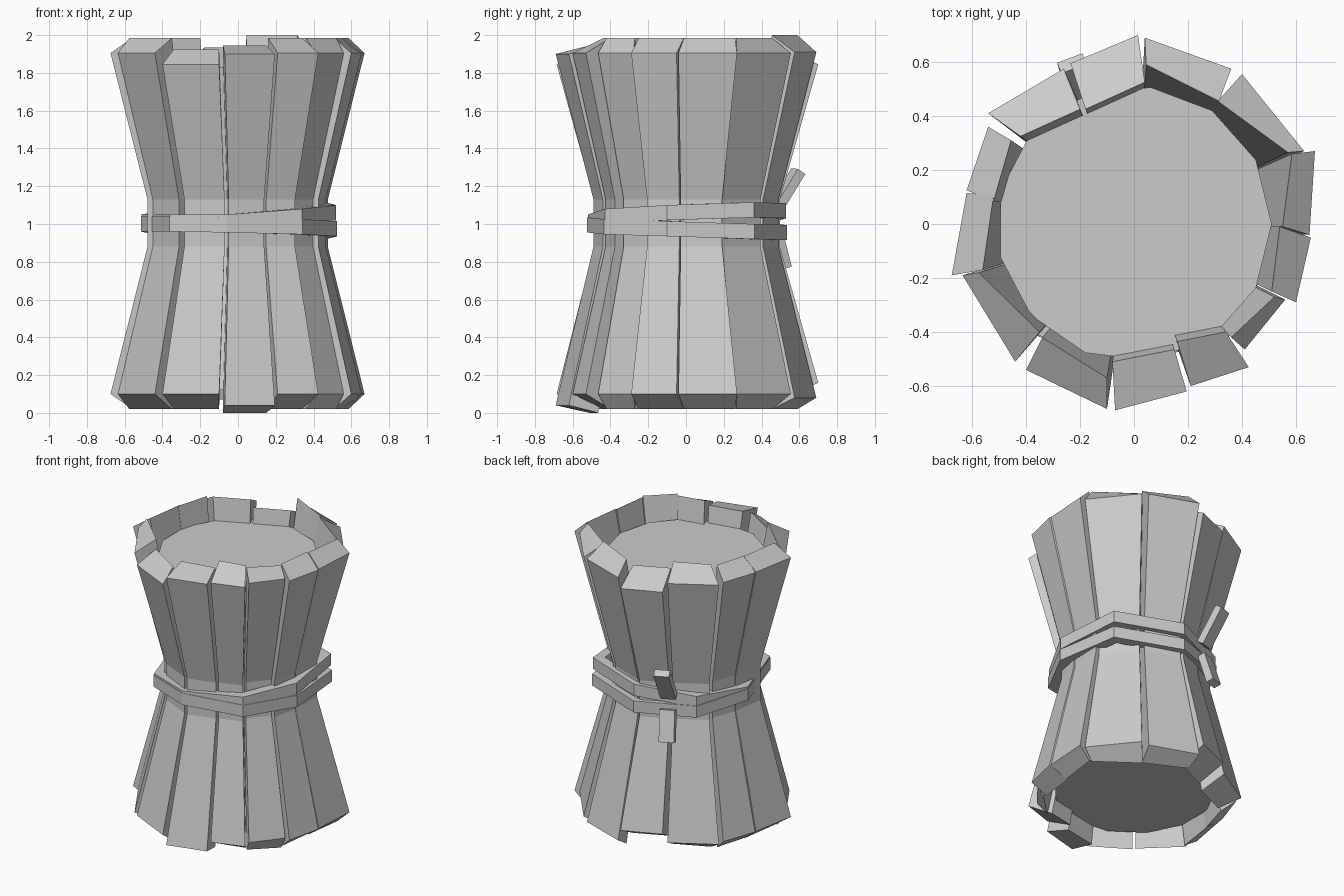
import bpy, bmesh, math
from mathutils import Vector

if "Cube" in bpy.data.objects:
    bpy.data.objects.remove(bpy.data.objects["Cube"])

grey = bpy.data.materials.new("plain_grey")
grey.diffuse_color = (0.6, 0.6, 0.6, 1)
grey.use_nodes = True
grey.node_tree.nodes["Principled BSDF"].inputs["Base Color"].default_value = grey.diffuse_color
WAIST = 0.71  # how far the planks narrow in the middle


def make(name, rings, closed=False):
    """Loft equal-sized rings; cap the ends, or join last to first."""
    bm = bmesh.new()
    rows = [[bm.verts.new(p) for p in r] for r in rings]
    n = len(rows[0])
    pairs = list(zip(rows, rows[1:]))
    if closed:
        pairs.append((rows[-1], rows[0]))
    else:
        bm.faces.new(rows[0][::-1])
        bm.faces.new(rows[-1])
    for a, b in pairs:
        for i in range(n):
            j = (i + 1) % n
            bm.faces.new((a[i], a[j], b[j], b[i]))
    bmesh.ops.recalc_face_normals(bm, faces=bm.faces)
    me = bpy.data.meshes.new(name)
    bm.to_mesh(me)
    bm.free()
    me.materials.append(grey)
    ob = bpy.data.objects.new(name, me)
    bpy.context.collection.objects.link(ob)
    return ob


# Planks: outer edge x1 y1 x2 y2, inner edge x1 y1 x2 y2
planks = [
    (.04, .69, .36, .575, .045, .59, .315, .455),
    (.40, .555, .63, .27, .31, .455, .57, .265),
    (.67, .27, .65, -.04, .585, .26, .55, -.01),
    (.655, -.05, .60, -.29, .54, -.01, .51, -.25),
    (.56, -.28, .41, -.465, .52, -.27, .36, -.42),
    (.425, -.53, .21, -.60, .34, -.40, .16, -.435),
    (.195, -.62, -.07, -.69, .15, -.465, -.08, -.51),
    (-.10, -.685, -.40, -.54, -.10, -.57, -.34, -.42),
    (-.44, -.51, -.635, -.19, -.35, -.40, -.575, -.18),
    (-.675, -.19, -.62, .115, -.56, -.17, -.52, .105),
    (-.62, .125, -.54, .36, -.52, .085, -.455, .31),
    (-.54, .41, -.26, .575, -.42, .325, -.20, .425),
    (-.235, .595, .015, .70, -.18, .425, .04, .525),
]
# Odd end heights: bottom outer, bottom inner, top outer, top inner
odd = {0: (.08, .02, 1.91, 2.0), 6: (.04, 0, 1.90, 1.945),
       7: (.10, .02, 1.845, 1.925), 12: (.16, .07, 1.845, 1.935)}
for k, (ax, ay, bx, by, cx, cy, dx, dy) in enumerate(planks):
    corners = [(ax, ay), (bx, by), (dx, dy), (cx, cy)]
    bo, bi, to, ti = odd.get(k, (.10, .02, 1.905, 1.985))
    levels = [(1, bo, bi), (WAIST, .88, .88), (WAIST, 1.13, 1.13), (1, to, ti)]
    make(f"plank_{k + 1}", [[(x * s, y * s, zo if i < 2 else zi)
                             for i, (x, y) in enumerate(corners)]
                            for s, zo, zi in levels])

# Solid core that closes the bundle at both ends
make("core", [[(r * math.cos(math.tau * i / 13), r * math.sin(math.tau * i / 13), z)
               for i in range(13)]
              for r, z in [(.51, .12), (.37, .88), (.37, 1.13), (.51, 1.83)]])

# Two straps, together at the front left and apart at the back right:
# x, y, upper strap height, lower strap height
path = [(.34, -.43, 1.04, .985), (.52, -.10, 1.06, .975), (.465, .36, 1.075, .96),
        (.03, .53, 1.07, .955), (-.35, .385, 1.03, .965), (-.51, .05, 1.012, 1.0),
        (-.36, -.41, 1.01, 1.0), (-.06, -.52, 1.01, .995)]
for name, col, grow in (("upper_strap", 2, 1.0), ("lower_strap", 3, 1.008)):
    rings = []
    for p in path:
        x, y, z = p[0] * grow, p[1] * grow, p[col]
        rings.append([(x * s, y * s, z + h) for s, h in
                      ((1, -.04), (1, .04), (.87, .04), (.87, -.04))])
    make(name, rings, closed=True)


# Loose strap ends at the back
def strap_end(name, a, b, width=.10, thick=.05):
    a, b = Vector(a), Vector(b)
    d = (b - a).normalized()
    side = d.cross(Vector((-.35, .94, 0))).normalized()
    out = side.cross(d)
    make(name, [[p + side * u * width / 2 + out * v * thick / 2
                 for u, v in ((-1, -1), (1, -1), (1, 1), (-1, 1))] for p in (a, b)])


strap_end("upper_strap_end", (-.19, .46, 1.06), (-.23, .595, 1.28))
strap_end("lower_strap_end", (-.19, .47, .97), (-.22, .52, .77))
